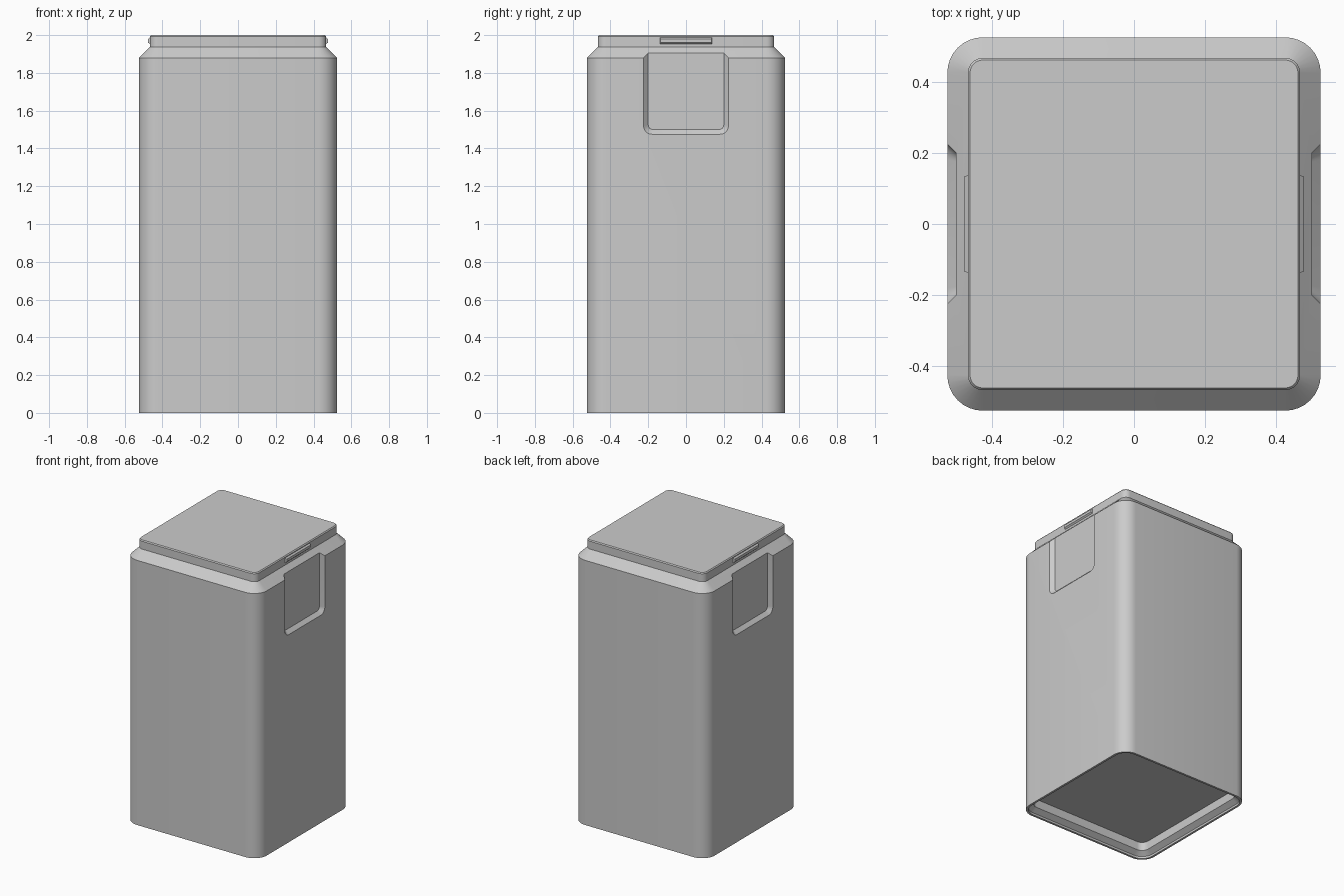
import bpy, bmesh, math

if "Cube" in bpy.data.objects:
    bpy.data.objects.remove(bpy.data.objects["Cube"])

grey = bpy.data.materials.new("plain grey")
grey.diffuse_color = (0.6, 0.6, 0.6, 1)
grey.use_nodes = True
grey.node_tree.nodes["Principled BSDF"].inputs["Base Color"].default_value = grey.diffuse_color


def rounded_square(half, radius, steps=8):
    """Outline of a square with round corners, counter-clockwise."""
    pts = []
    c = half - radius
    for q, (sx, sy) in enumerate([(1, 1), (-1, 1), (-1, -1), (1, -1)]):
        for i in range(steps + 1):
            a = math.radians(90 * (q + i / steps))
            pts.append((sx * c + radius * math.cos(a), sy * c + radius * math.sin(a)))
    return pts


def loft(name, rings):
    """Skin a list of equal-length 3D rings and close both ends."""
    bm = bmesh.new()
    loops = [[bm.verts.new(p) for p in ring] for ring in rings]
    n = len(loops[0])
    for a, b in zip(loops, loops[1:]):
        for i in range(n):
            j = (i + 1) % n
            bm.faces.new((a[i], a[j], b[j], b[i]))
    bm.faces.new(loops[0][::-1])
    bm.faces.new(loops[-1])
    bmesh.ops.recalc_face_normals(bm, faces=bm.faces[:])
    mesh = bpy.data.meshes.new(name)
    bm.to_mesh(mesh)
    bm.free()
    mesh.materials.append(grey)
    ob = bpy.data.objects.new(name, mesh)
    bpy.context.collection.objects.link(ob)
    return ob


def stack(name, levels):
    """Loft rounded squares given as (half width, corner radius, height)."""
    return loft(name, [[(x, y, z) for x, y in rounded_square(h, r)] for h, r, z in levels])


def activate(ob):
    bpy.ops.object.select_all(action='DESELECT')
    ob.select_set(True)
    bpy.context.view_layer.objects.active = ob


def smooth(ob):
    activate(ob)
    bpy.ops.object.shade_smooth_by_angle(angle=math.radians(25))


# Body: recessed underside, foot rim, tall wall, sloping shoulder
body = stack("body", [
    (0.475, 0.05, 0.10), (0.475, 0.05, 0.04), (0.51, 0.085, 0.015), (0.51, 0.085, 0.0),
    (0.525, 0.10, 0.0), (0.525, 0.10, 1.88), (0.467, 0.042, 1.937)])


# Finger pockets: flared, round-bottomed cuts in both sides
def pocket_ring(x, grow):
    w, low, r, top = 0.20 + grow, 1.50 - grow, 0.025 + grow * 0.8, 2.1
    ring = [(x, w, top), (x, -w, top)]
    for cy, start in ((-w + r, 180), (w - r, 270)):
        for i in range(7):
            a = math.radians(start + 15 * i)
            ring.append((x, cy + r * math.cos(a), low + r + r * math.sin(a)))
    return ring


for side in (1, -1):
    cutter = loft("pocket_cutter", [pocket_ring(side * 0.50, 0), pocket_ring(side * 0.55, 0.05)])
    cutter.hide_render = True
    mod = body.modifiers.new("pocket", 'BOOLEAN')
    mod.operation, mod.solver, mod.object = 'DIFFERENCE', 'EXACT', cutter
    activate(body)
    bpy.ops.object.modifier_apply(modifier=mod.name)
    bpy.data.objects.remove(cutter)
smooth(body)

# Lid with a fine top bevel
lid = stack("lid", [(0.467, 0.042, 1.937), (0.467, 0.042, 1.993), (0.461, 0.036, 2.0)])
smooth(lid)


# Snap ridges on the lid's sides
def ridge_ring(x, hy, hz):
    return [(x, sy * hy, 1.97 + sz * hz) for sy, sz in ((1, 1), (-1, 1), (-1, -1), (1, -1))]


for side, label in ((1, "right"), (-1, "left")):
    loft(label + "_lid_ridge", [ridge_ring(side * 0.46, 0.137, 0.018),
                                ridge_ring(side * 0.467, 0.137, 0.018),
                                ridge_ring(side * 0.477, 0.134, 0.009)])
